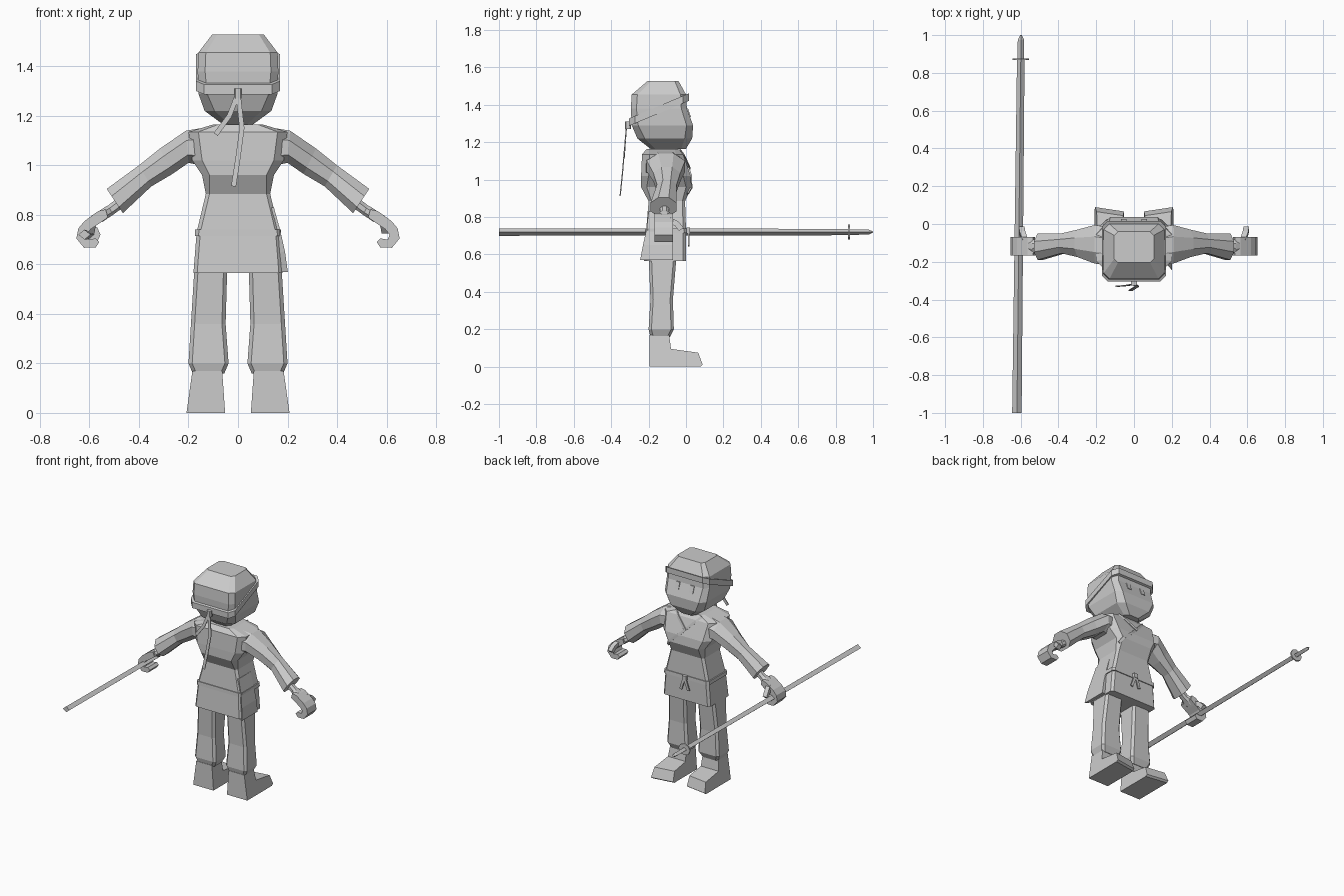
import bpy, bmesh, math
from mathutils import Vector

if "Cube" in bpy.data.objects:
    bpy.data.objects.remove(bpy.data.objects["Cube"])

mat = bpy.data.materials.new("plain grey")
mat.diffuse_color = (0.6, 0.6, 0.6, 1)
mat.use_nodes = True
mat.node_tree.nodes["Principled BSDF"].inputs["Base Color"].default_value = mat.diffuse_color


def finish(name, bm):
    bmesh.ops.recalc_face_normals(bm, faces=bm.faces)
    me = bpy.data.meshes.new(name)
    bm.to_mesh(me)
    bm.free()
    me.materials.append(mat)
    ob = bpy.data.objects.new(name, me)
    bpy.context.collection.objects.link(ob)
    return ob


def loft(name, rings, closed=False):
    """Skin a row of equal-length point rings, capped or joined end to end."""
    bm = bmesh.new()
    rows = [[bm.verts.new(p) for p in r] for r in rings]
    n = len(rows[0])
    pairs = list(zip(rows, rows[1:])) + ([(rows[-1], rows[0])] if closed else [])
    for a, b in pairs:
        for i in range(n):
            j = (i + 1) % n
            bm.faces.new((a[i], a[j], b[j], b[i]))
    if not closed:
        bm.faces.new(rows[0])
        bm.faces.new(rows[-1])
    return finish(name, bm)


def ring(x0, x1, y0, y1, z, c=0.03):
    """Rectangle with cut corners at height z."""
    return [(x0 + c, y0, z), (x1 - c, y0, z), (x1, y0 + c, z), (x1, y1 - c, z),
            (x1 - c, y1, z), (x0 + c, y1, z), (x0, y1 - c, z), (x0, y0 + c, z)]


def limb(name, secs, s):
    """Arm-like loft; each section is top (x, z), bottom (x, z), y range."""
    rings = []
    for tx, tz, bx, bz, y0, y1 in secs:
        t, b = Vector((s * tx, 0, tz)), Vector((s * bx, 0, bz))
        d = (y1 - y0)
        rings.append([t.lerp(b, f) + Vector((0, y0 + d * g, 0)) for f, g in
                      ((0, .3), (0, .7), (.3, 1), (.75, 1), (1, .75), (1, .25), (.75, 0), (.3, 0))])
    return loft(name, rings)


def strip(name, pts, w, t=0.008, axis=(0, 1, 0)):
    """Thin flat ribbon along points; axis is its facing direction."""
    pts = [Vector(p) for p in pts]
    rings = []
    for i, p in enumerate(pts):
        d = pts[min(i + 1, len(pts) - 1)] - pts[max(i - 1, 0)]
        n = Vector(axis)
        side = d.cross(n).normalized() * w / 2
        n = n * t / 2
        rings.append([p + side + n, p - side + n, p - side - n, p + side - n])
    return loft(name, rings)


# head
loft("head", [ring(-h, h, a, b, z, c) for h, a, b, z, c in (
    (.06, -.19, .0, 1.165, .025), (.135, -.26, .033, 1.22, .04),
    (.16, -.29, .038, 1.29, .035), (.163, -.295, .005, 1.38, .03),
    (.16, -.29, .0, 1.455, .03), (.105, -.205, -.04, 1.528, .02))])
loft("neck", [ring(-.06, .06, -.18, -.06, z, .02) for z in (1.12, 1.19)])

# slanted headband
def band(grow, dz):
    return [(x, y, 1.305 + (y + .31) * .42 + dz) for x, y, _ in
            ring(-.16 - grow, .16 + grow, -.295 - grow, .006 + grow, 0, .032)]
loft("headband", [band(-.01, -.02), band(.01, -.02), band(.01, .02), band(-.01, .02)], True)

# headband knot and tails at the rear
loft("headband_knot", [ring(-.015, .015, -.325, -.295, z, .005) for z in (1.27, 1.31)])
strip("long_tail", [(0, -.318, 1.29), (.016, -.33, 1.15), (0, -.34, 1.03), (-.018, -.352, .915)], .02, .006)
strip("short_tail", [(0, -.318, 1.29), (-.035, -.325, 1.2), (-.09, -.33, 1.125)], .02, .006)

# eyes
for s in (-1, 1):
    strip("eye", [(s * .055, .007, 1.38), (s * .055, .022, 1.335)], .03, .008)

# robe
loft("robe", [ring(-h, h, a, b, z, c) for h, a, b, z, c in (
    (.18, -.225, .0, .565, .015), (.167, -.213, .0, .73, .015),
    (.13, -.2, -.005, .885, .015), (.145, -.24, .03, .96, .03),
    (.185, -.24, .025, 1.02, .04), (.2, -.235, -.015, 1.135, .04),
    (.1, -.21, -.04, 1.165, .02))])
strip("wide_lapel", [(-.1, -.035, 1.16), (-.07, -.012, 1.13), (.04, .027, 1.02),
                     (.11, .03, .96), (.13, .01, .925)], .016)
strip("short_lapel", [(.1, -.035, 1.16), (.07, -.012, 1.13), (-.01, .02, 1.06)], .016)

# robe side flap and belt
loft("side_flap", [[(x0, -.2, z), (x0 + w, -.2 - k, z), (x0 + w, -.07, z), (x0, -.07, z)]
                   for x0, w, k, z in ((.165, .036, .045, .57), (.158, .032, .03, .65),
                                       (.15, .02, .01, .74), (.135, .01, 0, .83))])
loft("belt", [ring(-.173 - g, .173 + g, -.218 - g, .005 + g, z, .015)
              for g, z in ((.001, .715), (0, .74))])
strip("belt_knot", [(-.015, .012, .728), (.015, .012, .728)], .03, .02)
for s in (-1, 1):
    strip("belt_tail", [(0, .014, .73), (s * .015, .016, .69), (s * .03, .014, .645)], .018)

# hand outline in x, z: a curled fist with an open hook
hand = [(.535, .822), (.565, .815), (.62, .775), (.645, .745), (.653, .705), (.622, .667),
        (.575, .668), (.56, .69), (.575, .705), (.605, .7), (.612, .72), (.595, .742),
        (.56, .765), (.525, .79)]
for s in (-1, 1):
    # arms
    limb("sleeve", [(.15, 1.15, .15, 1.0, -.215, -.015), (.21, 1.14, .2, 1.01, -.21, -.005),
                    (.315, 1.068, .265, .965, -.175, -.03), (.4, 1.0, .35, .915, -.155, -.05),
                    (.53, .905, .465, .807, -.19, -.05)], s)
    limb("wrist", [(.47, .88, .45, .84, -.14, -.09), (.525, .838, .505, .8, -.14, -.09),
                   (.54, .83, .525, .787, -.155, -.08), (.57, .81, .55, .77, -.145, -.085)], s)
    loft("hand", [[(s * x, y, z) for x, z in hand] for y in (-.168, -.07)])
    strip("thumb", [(s * .575, -.09, .785), (s * .59, -.05, .765), (s * .595, -.025, .735)],
          .03, .03, (1, 0, 0))

    # trouser legs
    def leg(a, b, y0, y1, z, c=.015):
        return ring(min(s * a, s * b), max(s * a, s * b), y0, y1, z, c)
    loft("trouser_leg", [leg(.055, .183, -.19, -.085, .16), leg(.038, .2, -.2, -.065, .2),
                         leg(.05, .19, -.19, -.07, .36), leg(.043, .175, -.2, -.05, .6)])

    # boots, slightly turned out
    prof = [(-.195, 0), (.065, 0), (.078, .01), (.055, .075), (-.08, .095), (-.09, .17), (-.195, .17)]
    rows = []
    for side in (0, 1):
        x = lambda z: (.052 + .07 * z) if side == 0 else (.208 - .14 * z)
        rows.append([(s * x(z), y + ((x(z) - .13) * .15 if y > 0 else 0), z) for y, z in prof])
    loft("boot", rows)

# long weapon held along y
def rod(name, secs, n=4):
    loft(name, [[(-.609 + .011 * y + rx * math.cos(2 * math.pi * i / n), y,
                  .72 + rz * math.sin(2 * math.pi * i / n)) for i in range(n)]
                for y, rx, rz in secs])
rod("shaft", [(-1, .025, .02), (.87, .02, .017)])
rod("guard", [(.867, .044, .04), (.876, .044, .04)], 8)
rod("spear_tip", [(.87, .018, .015), (.975, .017, .014), (1, .004, .003)])
